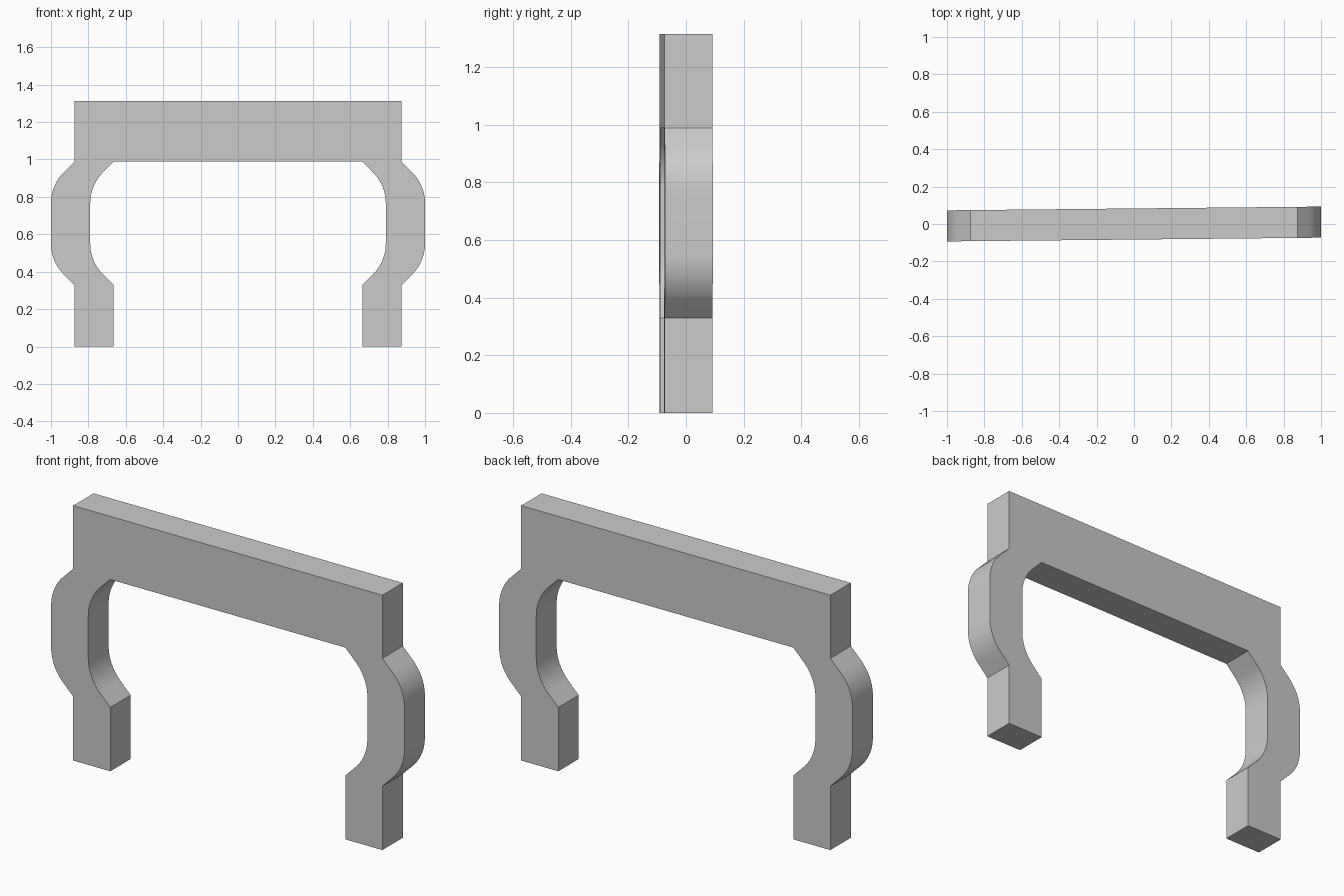
import bpy, bmesh, math

if "Cube" in bpy.data.objects:
    bpy.data.objects.remove(bpy.data.objects["Cube"])

HALF_T = 0.083      # half thickness in y
LEG_W = 0.21        # leg width
X_OUT = 0.875       # outer edge of the straight leg
Z_LOW, Z_HIGH, Z_TOP = 0.329, 0.988, 1.313
TWIST = 0.01        # slight turn about z


def leg_edge(x):
    """One bowed edge of the right leg, from the foot up to the beam."""
    r, d, n = 0.23, 0.058, 10
    low = [(x, Z_LOW)]
    for i in range(n + 1):
        a = math.radians(45 * (1 - i / n))
        low.append((x + 0.125 - r + r * math.cos(a),
                    Z_LOW + d + r * (math.sin(math.radians(45)) - math.sin(a))))
    high = [(px, Z_LOW + Z_HIGH - pz) for px, pz in reversed(low)]
    return [(x, 0)] + low + high


# Half outline: inner edge downward, outer edge upward, then mirror
inner = leg_edge(X_OUT - LEG_W)
outer = leg_edge(X_OUT)
half = list(reversed(inner)) + outer + [(X_OUT, Z_TOP)]
outline = half + [(-x, z) for x, z in reversed(half)]

# Arch frame: extrude the outline through its thickness
bm = bmesh.new()
face = bm.faces.new([bm.verts.new((x, -HALF_T, z)) for x, z in outline])
ext = bmesh.ops.extrude_face_region(bm, geom=[face])
moved = [g for g in ext["geom"] if isinstance(g, bmesh.types.BMVert)]
bmesh.ops.translate(bm, verts=moved, vec=(0, 2 * HALF_T, 0))
for v in bm.verts:
    v.co.y += TWIST * v.co.x
bmesh.ops.recalc_face_normals(bm, faces=bm.faces[:])

mesh = bpy.data.meshes.new("arch_frame")
bm.to_mesh(mesh)
bm.free()
frame = bpy.data.objects.new("arch_frame", mesh)
bpy.context.collection.objects.link(frame)

# Smooth the bowed sides, keep the corners sharp
bpy.context.view_layer.objects.active = frame
frame.select_set(True)
bpy.ops.object.shade_smooth_by_angle(angle=math.radians(25))
